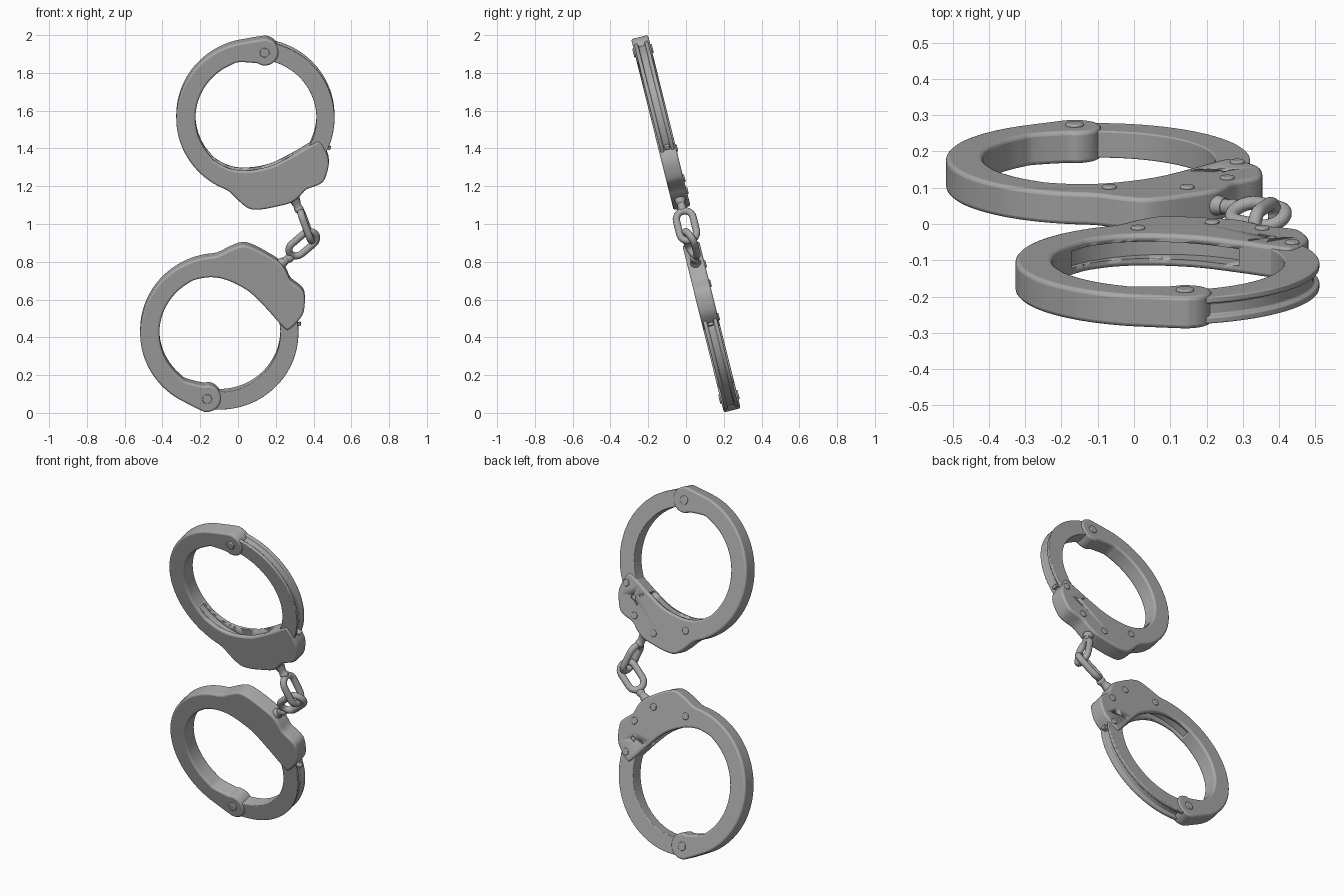
import bpy, bmesh
from math import cos, sin, pi, radians
from mathutils import Matrix, Vector

if "Cube" in bpy.data.objects:
    bpy.data.objects.remove(bpy.data.objects["Cube"], do_unlink=True)

steel = bpy.data.materials.new("brushed_steel_grey")
steel.use_nodes = True
GREY = (0.4, 0.4, 0.4, 1)
steel.diffuse_color = GREY
steel.node_tree.nodes["Principled BSDF"].inputs["Base Color"].default_value = GREY

# Everything lies in one leaning plane: local x/z in the plane, y through it
LEAN = Matrix.Translation((0, 0, 1)) @ Matrix.Rotation(radians(13.95), 4, "X")
HALF = 0.046
HINGE = (0.048, 0.36)


def add_object(name, bm, matrix, bevel=0, cutter=None):
    bm.transform(LEAN @ matrix)
    bmesh.ops.recalc_face_normals(bm, faces=bm.faces)
    mesh = bpy.data.meshes.new(name)
    bm.to_mesh(mesh)
    bm.free()
    mesh.materials.append(steel)
    obj = bpy.data.objects.new(name, mesh)
    bpy.context.collection.objects.link(obj)
    if bevel:
        mod = obj.modifiers.new("soft_edges", "BEVEL")
        mod.width, mod.segments = bevel, 3
        mod.limit_method, mod.angle_limit = "ANGLE", radians(50)
    if cutter:
        mod = obj.modifiers.new("slots", "BOOLEAN")
        mod.operation, mod.object, mod.solver = "DIFFERENCE", cutter, "EXACT"
    bpy.ops.object.select_all(action="DESELECT")
    obj.select_set(True)
    bpy.context.view_layer.objects.active = obj
    bpy.ops.object.shade_smooth_by_angle(angle=radians(35))
    return obj


def arc(cx, cz, r, a0, a1, n):
    angles = [radians(a0 + (a1 - a0) * i / n) for i in range(n + 1)]
    return [(cx + r * cos(a), cz + r * sin(a)) for a in angles]


def smooth_loop(points, steps=3):
    """Closed Catmull-Rom curve through the points."""
    p = [Vector(q) for q in points]
    out = []
    for i in range(len(p)):
        a, b, c, d = p[i - 1], p[i], p[(i + 1) % len(p)], p[(i + 2) % len(p)]
        for k in range(steps):
            t = k / steps
            out.append(b + (c - a) * t / 2 + (2 * a - 5 * b + 4 * c - d) * t * t / 2
                       + (3 * b - a - 3 * c + d) * t ** 3 / 2)
    return out


def plate(bm, outline, half):
    front = bm.faces.new([bm.verts.new((x, -half, z)) for x, z in outline])
    new = bmesh.ops.extrude_face_region(bm, geom=[front])["geom"]
    bmesh.ops.translate(bm, vec=(0, 2 * half, 0),
                        verts=[v for v in new if isinstance(v, bmesh.types.BMVert)])


def sector(bm, profile, a0, a1, n):
    """Sweep an (r, y) profile round the y axis and cap both ends."""
    rings = []
    for i in range(n + 1):
        a = radians(a0 + (a1 - a0) * i / n)
        rings.append([bm.verts.new((r * cos(a), y, r * sin(a))) for r, y in profile])
    m = len(profile)
    for p, q in zip(rings, rings[1:]):
        for j in range(m):
            bm.faces.new((p[j], p[(j + 1) % m], q[(j + 1) % m], q[j]))
    bm.faces.new(rings[0])
    bm.faces.new(rings[-1])


def pin(bm, x, z, y, r, depth, sides=20):
    place = Matrix.Translation((x, y, z)) @ Matrix.Rotation(pi / 2, 4, "X")
    bmesh.ops.create_cone(bm, cap_ends=True, segments=sides, radius1=r, radius2=r,
                          depth=depth, matrix=place)


def block(bm, x, y, z, size, turn=0):
    place = (Matrix.Translation((x, y, z)) @ Matrix.Rotation(-radians(turn), 4, "Y")
             @ Matrix.Diagonal((*size, 1)))
    bmesh.ops.create_cube(bm, size=1, matrix=place)


# Cheek outline: outer arc, lock housing, inner arc, hinge lobe
HOUSING = [(-0.14, -0.40), (-0.085, -0.455), (-0.03, -0.495), (0.035, -0.497),
           (0.12, -0.48), (0.19, -0.46), (0.235, -0.425), (0.27, -0.388),
           (0.33, -0.365), (0.365, -0.335), (0.388, -0.25), (0.375, -0.19),
           (0.345, -0.135), (0.322, -0.13), (0.26, -0.165), (0.19, -0.207),
           (0.075, -0.265), (-0.05, -0.287), (-0.14, -0.275)]
OUTLINE = smooth_loop(arc(0, 0, 0.42, 98, 242, 20) + HOUSING
                      + arc(0, 0, 0.318, 228, 106, 18)
                      + arc(*HINGE, 0.073, -125, 95, 12))
JAW = [(0.322, -0.038), (0.418, -0.038), (0.418, -0.02), (0.402, -0.016),
       (0.402, 0.016), (0.418, 0.02), (0.418, 0.038), (0.322, 0.038)]
SLOT = [(0.2, -0.024), (0.335, -0.024), (0.335, 0.024), (0.2, 0.024)]
RIVETS = [(-0.082, -0.349), (0.122, -0.415), (0.26, -0.348), (0.343, -0.183)]


def build_cuff(side, matrix):
    # Helper that cuts the jaw slot and the keyhole
    bm = bmesh.new()
    sector(bm, SLOT, 214, 314, 30)
    pin(bm, 0.285, -0.25, HALF, 0.014, 0.03, 16)
    block(bm, 0.262, HALF, -0.275, (0.03, 0.024, 0.01), 45)
    block(bm, 0.235, HALF, -0.225, (0.028, 0.024, 0.009), -30)
    cutter = add_object(side + "_slot_cutter", bm, matrix)
    cutter.hide_render = True
    cutter.hide_set(True)

    # Cheek plates with lock housing
    bm = bmesh.new()
    plate(bm, OUTLINE, HALF)
    add_object(side + "_cheek_and_lock", bm, matrix, 0.012, cutter)

    # Swinging jaw with grooved rim
    bm = bmesh.new()
    sector(bm, JAW, -45, 84, 48)
    add_object(side + "_swing_jaw", bm, matrix, 0.004)

    # Stop nub where the jaw enters the lock
    bm = bmesh.new()
    block(bm, 0.374, 0, -0.163, (0.05, 0.03, 0.018), -24)
    add_object(side + "_jaw_stop", bm, matrix, 0.004)

    # Rivets on the back and the hinge pin through both faces
    bm = bmesh.new()
    for x, z in RIVETS:
        pin(bm, x, z, HALF, 0.02, 0.014)
    pin(bm, *HINGE, 0, 0.025, 2 * HALF + 0.014)
    add_object(side + "_rivets", bm, matrix, 0.004)


build_cuff("upper", Matrix.Translation((0.093, 0, 0.586)))
build_cuff("lower", Matrix.Translation((-0.098, 0, -0.586)) @ Matrix.Diagonal((1, 1, -1, 1))
           @ Matrix.Rotation(-radians(18), 4, "Y"))


def chain_link(name, centre, along, across, straight=0.04, bend=0.045, tube=0.019):
    """Stadium-shaped link made of a round tube."""
    along, across = Vector(along).normalized(), Vector(across).normalized()
    normal = along.cross(across)
    path = [(s * straight, (a, s)) for s, a0 in ((1, -90), (-1, 90))
            for a in [radians(a0 + 15 * i) for i in range(13)]]
    bm = bmesh.new()
    rings = []
    for shift, (a, s) in path:
        out = along * cos(a) + across * sin(a)
        mid = Vector(centre) + along * shift + out * bend
        rings.append([bm.verts.new(mid + (out * cos(t) + normal * sin(t)) * tube)
                      for t in [2 * pi * k / 14 for k in range(14)]])
    for i, ring in enumerate(rings):
        last = rings[i - 1]
        for k in range(14):
            bm.faces.new((last[k], last[k - 1], ring[k - 1], ring[k]))
    add_object(name, bm, Matrix())


def swivel(name, start, end):
    """Flared post with a rounded eye that holds the chain."""
    a, b = Vector(start), Vector(end)
    turn = (b - a).to_track_quat("Z", "Y").to_matrix().to_4x4()
    bm = bmesh.new()
    for at, r1, r2, depth in ((0.5, 0.021, 0.021, 1.0), (0.62, 0.03, 0.023, 0.25)):
        bmesh.ops.create_cone(bm, cap_ends=True, segments=20, radius1=r1, radius2=r2,
                              depth=depth * (b - a).length,
                              matrix=Matrix.Translation(a.lerp(b, at)) @ turn)
    bmesh.ops.create_uvsphere(bm, u_segments=16, v_segments=10, radius=0.025,
                              matrix=Matrix.Translation(b))
    add_object(name, bm, Matrix())


# Chain between the two cuffs
chain_link("upper_chain_link", (0.36, 0, -0.01), (0.34, 0, -0.94), (0, 1, 0))
chain_link("lower_chain_link", (0.343, 0, -0.108), (0.75, 0, 0.66), (0.6, 0.4, -0.68))
swivel("upper_swivel", (0.275, 0, 0.19), (0.322, 0, 0.082))
swivel("lower_swivel", (0.18, 0, -0.25), (0.272, 0, -0.185))
